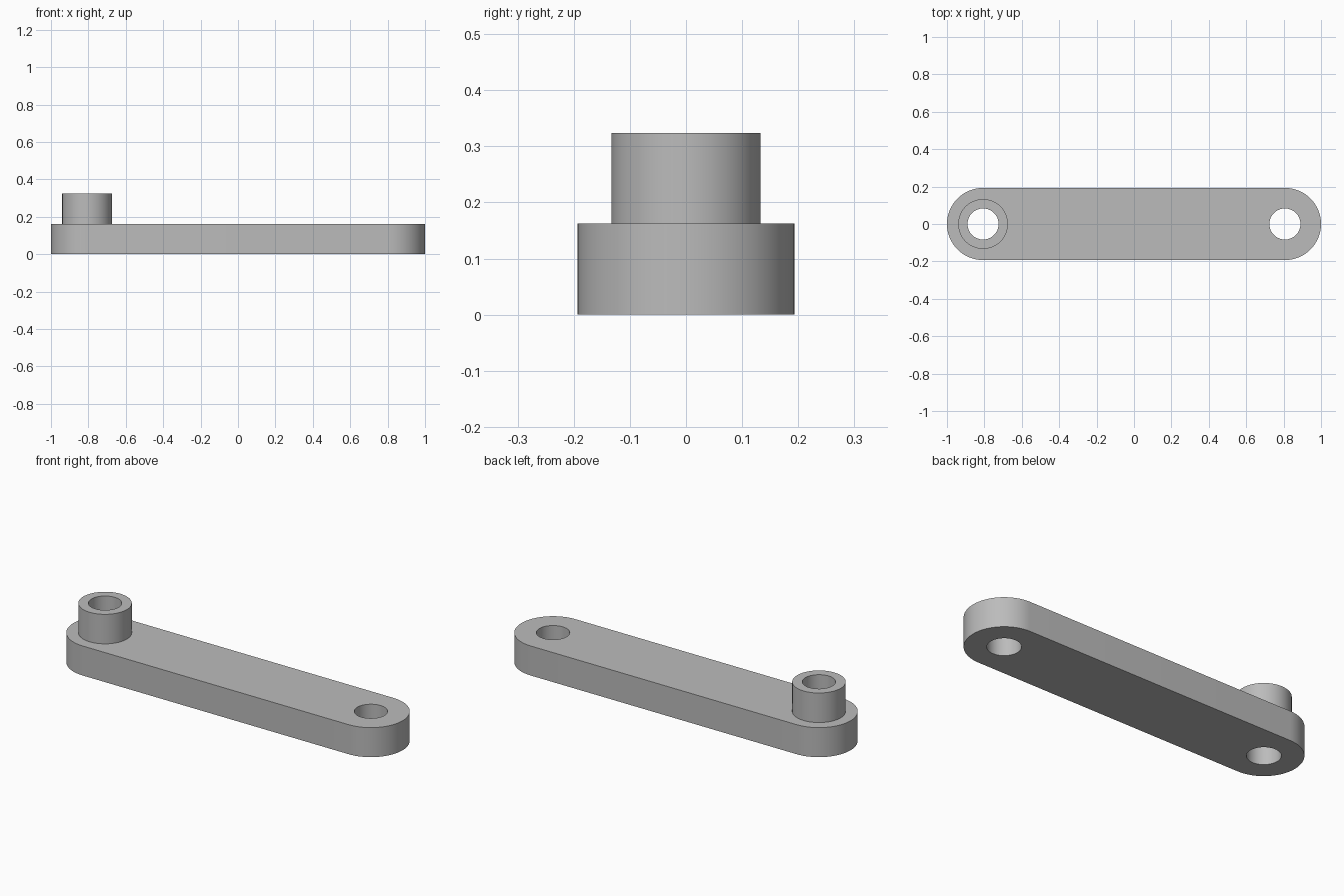
import bpy, bmesh
from math import pi, cos, sin

if "Cube" in bpy.data.objects:
    bpy.data.objects.remove(bpy.data.objects["Cube"], do_unlink=True)

END_R = 0.193      # rounded end radius of the arm
PIVOT_X = 1 - END_R
HOLE_R = 0.083
BOSS_R = 0.133
ARM_H = 0.162
BOSS_TOP = 0.324
SEG = 64

grey = bpy.data.materials.new("plain_grey")
grey.use_nodes = True
colour = (0.5, 0.5, 0.5, 1)
grey.diffuse_color = colour
grey.node_tree.nodes["Principled BSDF"].inputs["Base Color"].default_value = colour


def make_object(name, bm):
    bmesh.ops.recalc_face_normals(bm, faces=bm.faces)
    mesh = bpy.data.meshes.new(name)
    bm.to_mesh(mesh)
    bm.free()
    obj = bpy.data.objects.new(name, mesh)
    bpy.context.collection.objects.link(obj)
    mesh.materials.append(grey)
    return obj


def arc(cx, r, start, sweep, steps):
    return [(cx + r * cos(start + sweep * i / steps),
             r * sin(start + sweep * i / steps)) for i in range(steps + 1)]


def prism(name, outline, z0, z1):
    bm = bmesh.new()
    base = bm.faces.new([bm.verts.new((x, y, z0)) for x, y in outline])
    top = bmesh.ops.extrude_face_region(bm, geom=[base], use_keep_orig=True)
    verts = [g for g in top["geom"] if isinstance(g, bmesh.types.BMVert)]
    bmesh.ops.translate(bm, vec=(0, 0, z1 - z0), verts=verts)
    return make_object(name, bm)


def smooth(obj):
    bpy.ops.object.select_all(action='DESELECT')
    obj.select_set(True)
    bpy.context.view_layer.objects.active = obj
    bpy.ops.object.shade_smooth_by_angle(angle=pi / 6)


# Flat arm with two rounded ends
outline = (arc(PIVOT_X, END_R, -pi / 2, pi, SEG // 2)
           + arc(-PIVOT_X, END_R, pi / 2, pi, SEG // 2))
arm = prism("link_arm", outline, 0, ARM_H)

# Through holes at both pivots
for side in (-1, 1):
    circle = arc(side * PIVOT_X, HOLE_R, 0, 2 * pi, SEG)[:-1]
    cutter = prism("hole_cutter", circle, -0.1, ARM_H + 0.1)
    cutter.hide_render = True
    cut = arm.modifiers.new("pivot_hole", 'BOOLEAN')
    cut.operation = 'DIFFERENCE'
    cut.solver = 'EXACT'
    cut.object = cutter
    bpy.context.view_layer.objects.active = arm
    bpy.ops.object.modifier_apply(modifier=cut.name)
    bpy.data.objects.remove(cutter, do_unlink=True)
smooth(arm)

# Hollow boss standing on the right-hand end, lathed from its wall profile
bm = bmesh.new()
wall = [(BOSS_R, ARM_H), (BOSS_R, BOSS_TOP), (HOLE_R, BOSS_TOP), (HOLE_R, ARM_H)]
verts = [bm.verts.new((r - PIVOT_X, 0, z)) for r, z in wall]
edges = [bm.edges.new(pair) for pair in zip(verts, verts[1:])]
bmesh.ops.spin(bm, geom=verts + edges, cent=(-PIVOT_X, 0, 0), axis=(0, 0, 1),
               angle=2 * pi, steps=SEG)
bmesh.ops.remove_doubles(bm, verts=bm.verts, dist=0.0001)
boss = make_object("pivot_boss", bm)
# Keep the open-bottomed sleeve facing outwards
top_face = max(boss.data.polygons, key=lambda p: abs(p.normal.z))
if top_face.normal.z < 0:
    boss.data.flip_normals()
smooth(boss)
